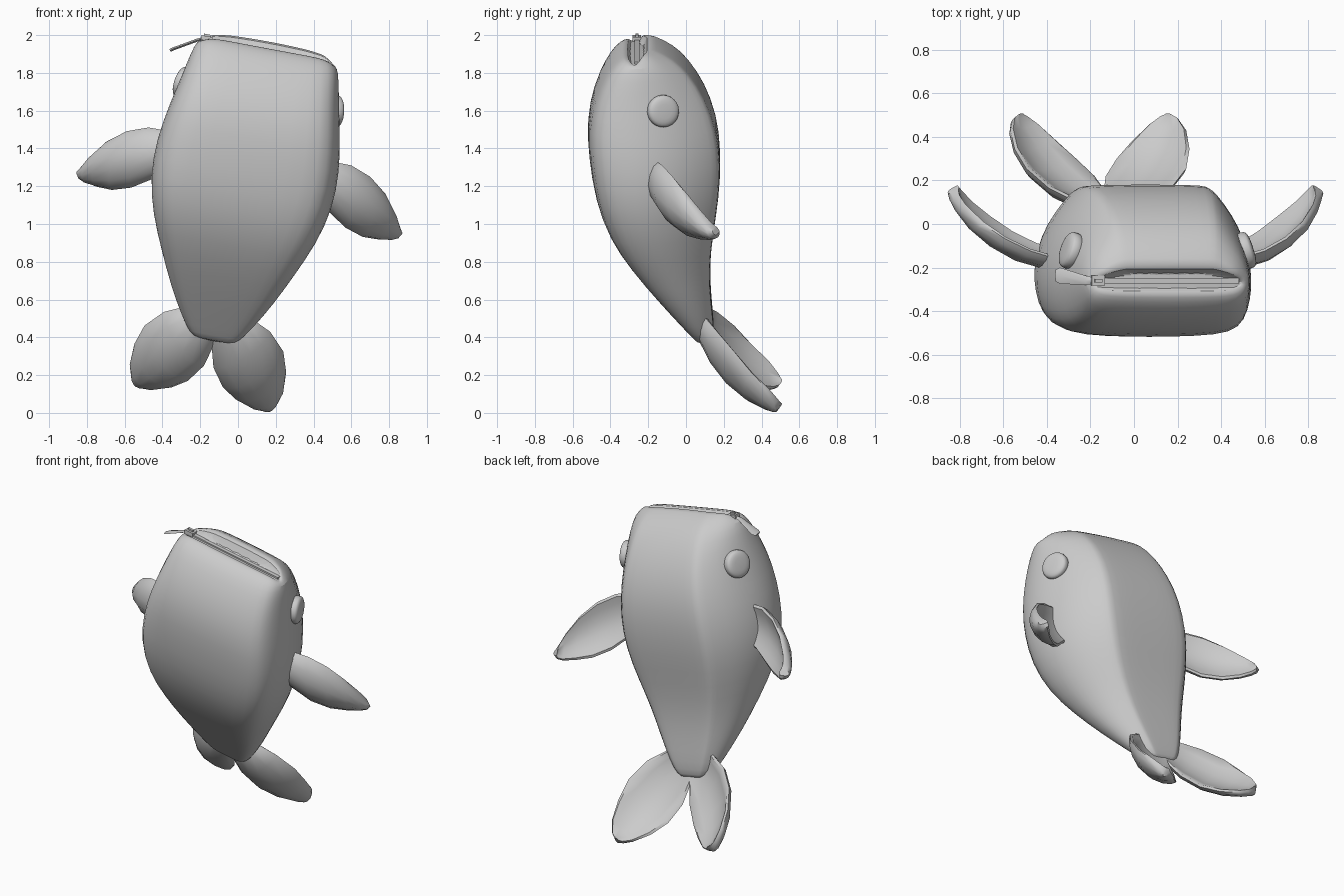
import bpy, bmesh, math
from mathutils import Matrix, Vector

cube = bpy.data.objects.get("Cube")
if cube:
    bpy.data.objects.remove(cube, do_unlink=True)

# The whole model leans sideways, so parts live in a tilted frame
FRAME = Matrix.Translation((-0.13, 0, 0.38)) @ Matrix.Rotation(math.radians(10.6), 4, 'Y')
INVERSE = FRAME.inverted()

grey = bpy.data.materials.new("soft_grey")
grey.use_nodes = True
grey.diffuse_color = (0.6, 0.6, 0.6, 1)
grey.node_tree.nodes["Principled BSDF"].inputs["Base Color"].default_value = (0.6, 0.6, 0.6, 1)


def finish(name, bm, mirror=False, subdivide=0, angle=40):
    bmesh.ops.recalc_face_normals(bm, faces=bm.faces)
    mesh = bpy.data.meshes.new(name)
    bm.to_mesh(mesh)
    bm.free()
    mesh.materials.append(grey)
    ob = bpy.data.objects.new(name, mesh)
    bpy.context.collection.objects.link(ob)
    ob.matrix_world = FRAME
    if mirror:
        ob.modifiers.new("Mirror", 'MIRROR').use_mirror_merge = False
    if subdivide:
        sub = ob.modifiers.new("Subdivision", 'SUBSURF')
        sub.levels = sub.render_levels = subdivide
    bpy.ops.object.select_all(action='DESELECT')
    ob.select_set(True)
    bpy.context.view_layer.objects.active = ob
    bpy.ops.object.shade_smooth_by_angle(angle=math.radians(angle))
    return ob


def loft(rings):
    """Skin closed rings of points and cap both ends."""
    bm = bmesh.new()
    loops = [[bm.verts.new(p) for p in ring] for ring in rings]
    for a, b in zip(loops, loops[1:]):
        for i in range(len(a)):
            j = (i + 1) % len(a)
            bm.faces.new((a[i], a[j], b[j], b[i]))
    bm.faces.new(loops[0])
    bm.faces.new(loops[-1])
    return bm


def blade(pairs, thick, bow=0.0, sides=14):
    """Cupped leaf lofted between two edges, each pair in standing coordinates."""
    pairs = [(INVERSE @ Vector(a), INVERSE @ Vector(b)) for a, b in pairs]
    mids = [(a + b) / 2 for a, b in pairs]
    rings = []
    last = len(pairs) - 1
    for i, (a, b) in enumerate(pairs):
        along = mids[min(i + 1, last)] - mids[max(i - 1, 0)]
        across = (a - b) / 2
        normal = along.cross(across).normalized()
        if normal.y > 0:
            normal.negate()
        ring = []
        for k in range(sides):
            ang = 2 * math.pi * k / sides
            c, s = math.cos(ang), math.sin(ang)
            lift = thick * math.copysign(abs(s) ** 0.55, s) + bow * across.length * (1 - c * c)
            ring.append(mids[i] + across * c + normal * lift)
        rings.append(ring)
    return loft(rings)


def block(name, size, location):
    bm = bmesh.new()
    bmesh.ops.create_cube(bm, size=1, matrix=Matrix.Translation(location) @ Matrix.Diagonal((*size, 1)))
    return finish(name, bm)


# Body: half section (width fraction, depth fraction), mirrored to a ring
half = [(0, 0), (0.45, 0.006), (0.8, 0.028), (0.94, 0.11), (1, 0.26), (1.015, 0.4),
        (0.98, 0.56), (0.885, 0.74), (0.74, 0.89), (0.62, 0.985), (0.56, 1), (0.28, 1.005), (0, 1.005)]
section = half + [(-x, y) for x, y in reversed(half[1:-1])]
# height, half width, front y, back y, raise of the back lip
stations = [(0, 0.09, 0.065, 0.13, 0), (0.02, 0.13, 0.045, 0.145, 0), (0.1, 0.187, -0.025, 0.147, 0),
            (0.25, 0.275, -0.155, 0.13, 0), (0.42, 0.354, -0.295, 0.122, 0), (0.6, 0.435, -0.415, 0.14, 0),
            (0.8, 0.488, -0.485, 0.172, 0), (1.0, 0.488, -0.515, 0.182, 0), (1.18, 0.458, -0.527, 0.162, 0),
            (1.35, 0.42, -0.492, 0.1, 0), (1.48, 0.395, -0.43, 0.015, 0), (1.54, 0.375, -0.385, -0.065, 0.5),
            (1.577, 0.352, -0.335, -0.17, 1), (1.577, 0.342, -0.305, -0.212, 1), (1.545, 0.337, -0.297, -0.22, 0)]
rings = []
for t, w, front, back, lip in stations:
    sag = 0.03 if t > 1.56 else 0
    rings.append([(x * w, front + y * (back - front),
                   t - sag * max(0, (abs(x) - 0.9) / 0.1) + lip * y * (0.016 * (1 - x * x) + 0.022))
                  for x, y in section])
finish("body", loft(rings), subdivide=1)

# Zip: tape that bends over one end, raised teeth and slider
tape = [(-0.33, 0.046, 1.551), (0.31, 0.046, 1.551), (0.345, 0.043, 1.543), (0.37, 0.032, 1.525), (0.382, 0.014, 1.51)]
finish("zip_tape", loft([[(s, -0.26 - w, t - 0.006), (s, -0.26 + w, t - 0.006),
                          (s, -0.26 + w, t + 0.006), (s, -0.26 - w, t + 0.006)] for s, w, t in tape]))
block("zip_teeth", (0.63, 0.026, 0.012), (0.015, -0.26, 1.56))
block("zip_slider", (0.06, 0.045, 0.025), (-0.33, -0.26, 1.568))
block("zip_slider_bridge", (0.035, 0.016, 0.018), (-0.33, -0.26, 1.582))
finish("zip_pull", blade([((-0.17, -0.248, 1.986), (-0.17, -0.272, 1.986)),
                          ((-0.22, -0.238, 1.972), (-0.22, -0.28, 1.972)),
                          ((-0.34, -0.2, 1.928), (-0.34, -0.275, 1.928)),
                          ((-0.36, -0.21, 1.919), (-0.36, -0.265, 1.919))], 0.008, sides=4))

# Eyes: flat padded discs on both cheeks
bm = bmesh.new()
aim = Vector((0.94, 0.3, 0.14)).to_track_quat('Z', 'Y').to_matrix().to_4x4()
bmesh.ops.create_uvsphere(bm, u_segments=24, v_segments=12, radius=1)
for v in bm.verts:
    v.co.z = math.copysign(abs(v.co.z) ** 0.6, v.co.z) if abs(v.co.z) > 0.001 else 0
    r = math.hypot(v.co.x, v.co.y)
    if r > 0.001:
        grow = r ** 0.6 / r
        v.co.x *= grow
        v.co.y *= grow
bmesh.ops.transform(bm, verts=bm.verts, matrix=Matrix.Translation((0.408, -0.122, 1.315))
                    @ aim @ Matrix.Diagonal((0.086, 0.086, 0.036, 1)))
finish("eyes", bm, mirror=True)

# Side fins: upper edge and lower edge from root to tip
finish("side_fins", blade([
    ((0.40, -0.17, 1.33), (0.38, -0.12, 1.12)),
    ((0.50, -0.155, 1.33), (0.48, -0.095, 1.065)),
    ((0.60, -0.125, 1.31), (0.57, -0.035, 0.98)),
    ((0.70, -0.07, 1.25), (0.66, 0.035, 0.932)),
    ((0.78, 0.0, 1.16), (0.745, 0.10, 0.918)),
    ((0.83, 0.075, 1.06), (0.80, 0.15, 0.92)),
    ((0.845, 0.12, 1.005), (0.825, 0.17, 0.93)),
    ((0.845, 0.15, 0.98), (0.84, 0.17, 0.95))], 0.029, 0.36), mirror=True)

# Tail flukes: outer edge and inner edge from root to tip
finish("tail_flukes", blade([
    ((-0.02, 0.09, 0.50), (-0.13, 0.10, 0.43)),
    ((0.07, 0.105, 0.50), (-0.14, 0.145, 0.36)),
    ((0.17, 0.165, 0.43), (-0.13, 0.22, 0.24)),
    ((0.24, 0.255, 0.325), (-0.08, 0.30, 0.135)),
    ((0.255, 0.345, 0.215), (-0.01, 0.38, 0.07)),
    ((0.24, 0.43, 0.125), (0.07, 0.455, 0.03)),
    ((0.205, 0.48, 0.06), (0.12, 0.485, 0.022)),
    ((0.175, 0.495, 0.036), (0.145, 0.495, 0.026))], 0.028, 0.35), mirror=True)
